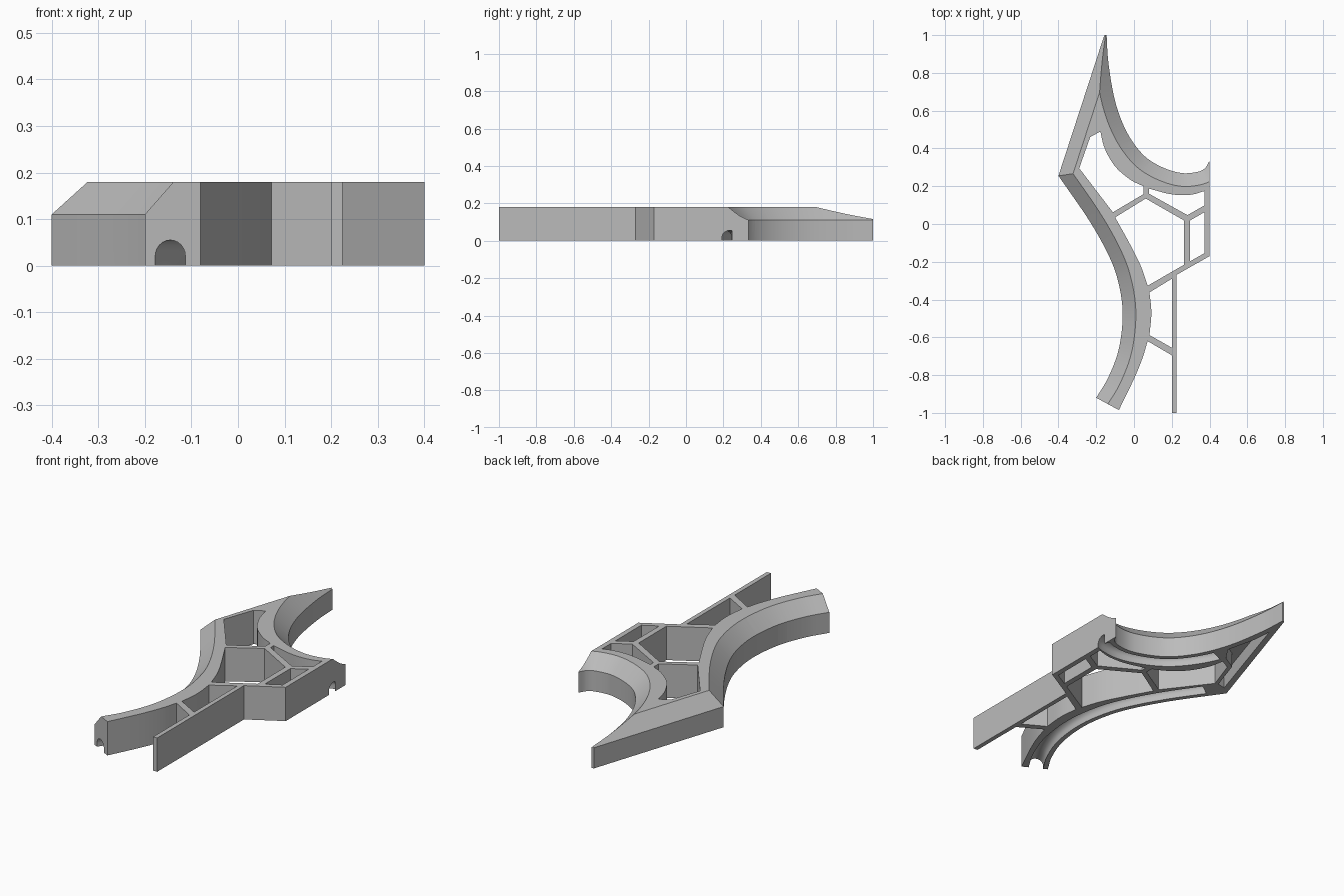
import bpy, bmesh, math
from mathutils import Vector

old = bpy.data.objects.get("Cube")
if old:
    bpy.data.objects.remove(old, do_unlink=True)

HEIGHT, EDGE, BEVEL = 0.18, 0.11, 0.07


def smooth(points, steps=6):
    """Catmull-Rom curve through the points."""
    p = [Vector(q) for q in points]
    p = [2 * p[0] - p[1]] + p + [2 * p[-1] - p[-2]]
    out = []
    for a, b, c, d in zip(p, p[1:], p[2:], p[3:]):
        for i in range(steps):
            t = i / steps
            out.append(0.5 * (2 * b + (c - a) * t + (2 * a - 5 * b + 4 * c - d) * t * t
                              + (3 * b - a - 3 * c + d) * t ** 3))
    return out + [p[-2]]


def finish(name, bm):
    bmesh.ops.recalc_face_normals(bm, faces=bm.faces)
    mesh = bpy.data.meshes.new(name)
    bm.to_mesh(mesh)
    bm.free()
    ob = bpy.data.objects.new(name, mesh)
    bpy.context.scene.collection.objects.link(ob)
    return ob


def prism(name, outline, z0, z1):
    bm = bmesh.new()
    face = bm.faces.new([bm.verts.new((q[0], q[1], z0)) for q in outline])
    top = bmesh.ops.extrude_face_region(bm, geom=[face])["geom"]
    bmesh.ops.translate(bm, vec=(0, 0, z1 - z0),
                        verts=[v for v in top if isinstance(v, bmesh.types.BMVert)])
    return finish(name, bm)


def sweep(name, path, section, grow=(0.1, 0.1)):
    """Sweep (inward offset, z) section; inward is left of the path, corners are mitred."""
    p = [Vector(q) for q in path]
    p[0] = p[0] + (p[0] - p[1]).normalized() * grow[0]
    p[-1] = p[-1] + (p[-1] - p[-2]).normalized() * grow[1]
    dirs = [(b - a).normalized() for a, b in zip(p, p[1:])]
    bm = bmesh.new()
    rings = []
    for i, q in enumerate(p):
        d0, d1 = dirs[max(i - 1, 0)], dirs[min(i, len(dirs) - 1)]
        n = Vector((-(d0 + d1).y, (d0 + d1).x)).normalized()
        n /= n.dot(Vector((-d1.y, d1.x)))
        rings.append([bm.verts.new((*(q + n * o), z)) for o, z in section])
    for r, s in zip(rings, rings[1:]):
        for k in range(len(r)):
            j = (k + 1) % len(r)
            bm.faces.new((r[k], r[j], s[j], s[k]))
    bm.faces.new(rings[0])
    bm.faces.new(rings[-1])
    return finish(name, bm)


def cut(target, cutter):
    cutter.hide_render = True
    mod = target.modifiers.new("cut", 'BOOLEAN')
    mod.operation, mod.solver, mod.object = 'DIFFERENCE', 'EXACT', cutter
    bpy.context.view_layer.objects.active = target
    bpy.ops.object.modifier_apply(modifier=mod.name)
    bpy.data.objects.remove(cutter, do_unlink=True)


# Curves that shape the frame
arm_outer = smooth([(-0.4, 0.255), (-0.235, 0.015), (-0.13, -0.175), (-0.08, -0.32),
                    (-0.06, -0.48), (-0.08, -0.66), (-0.135, -0.81), (-0.2, -0.92)])
horn_outer = smooth([(-0.145, 1), (-0.135, 0.85), (-0.1, 0.65), (-0.04, 0.49), (0.045, 0.37),
                     (0.14, 0.305), (0.25, 0.27), (0.34, 0.277), (0.378, 0.298), (0.4, 0.335)])
arm_tail = smooth([(-0.08, -0.985), (0.0, -0.82), (0.045, -0.71), (0.072, -0.62)])
tip = (-0.157, 1)

# Frame body
outline = ([tip] + arm_outer + arm_tail
           + [(0.2, -0.695), (0.2, -1), (0.224, -1), (0.224, -0.27), (0.4, -0.17)]
           + horn_outer[::-1])
frame = prism("frame", outline, 0, HEIGHT)

# Bevelled outer rims
wedge = [(-0.02, EDGE - 0.02), (-0.02, HEIGHT + 0.02), (BEVEL + 0.02, HEIGHT + 0.02)]
cut(frame, sweep("arm_rim_cutter", [tip] + arm_outer, wedge))
cut(frame, sweep("horn_rim_cutter", horn_outer[::-1], wedge))

# Openings between the struts
windows = [
    smooth([(-0.178, 0.49), (-0.155, 0.4), (-0.1, 0.305), (-0.02, 0.235), (0.05, 0.2)])
    + [(0.05, 0.158), (-0.112, 0.062), (-0.29, 0.295), (-0.232, 0.46)],
    smooth([(0.08, 0.187), (0.2, 0.157), (0.3, 0.155), (0.372, 0.174)])
    + [(0.372, 0.098), (0.283, 0.047), (0.08, 0.16)],
    [(0.296, 0.018), (0.372, 0.062), (0.372, -0.155), (0.296, -0.198)],
    smooth([(-0.1, 0.035), (-0.025, -0.1), (0.035, -0.22), (0.072, -0.327)])
    + [(0.266, -0.215), (0.266, 0.018), (0.062, 0.135)],
    smooth([(0.082, -0.362), (0.092, -0.47), (0.082, -0.588)])
    + [(0.2, -0.655), (0.2, -0.29)],
]
for w in windows:
    cut(frame, prism("window_cutter", w, -0.05, HEIGHT + 0.05))

# Round channels under both curved bands
arch = [(0.062 + 0.037 * math.cos(a), 0.02 + 0.035 * math.sin(a))
        for a in [math.pi * i / 12 for i in range(13)]]
channel = [(0.099, -0.02)] + arch + [(0.025, -0.02)]
cut(frame, sweep("arm_channel_cutter", arm_outer[2:], channel, (0, 0.1)))
cut(frame, sweep("horn_channel_cutter", horn_outer[16:-8][::-1], channel, (0, 0)))

# Hollow underside of the horn
hollow = [(-0.355, 0.29), (-0.167, 0.87), (-0.158, 0.76), (-0.12, 0.6), (-0.17, 0.525),
          (-0.248, 0.48), (-0.308, 0.3)]
cut(frame, prism("horn_hollow_cutter", hollow, -0.05, 0.08))

# Single grey finish
grey = bpy.data.materials.new("plain_grey")
grey.use_nodes = True
colour = (0.5, 0.5, 0.5, 1)
grey.diffuse_color = colour
grey.node_tree.nodes["Principled BSDF"].inputs["Base Color"].default_value = colour
frame.data.materials.clear()
frame.data.materials.append(grey)
for poly in frame.data.polygons:
    poly.material_index = 0

bpy.ops.object.select_all(action='DESELECT')
frame.select_set(True)
bpy.context.view_layer.objects.active = frame
bpy.ops.object.shade_smooth_by_angle(angle=math.radians(30))
